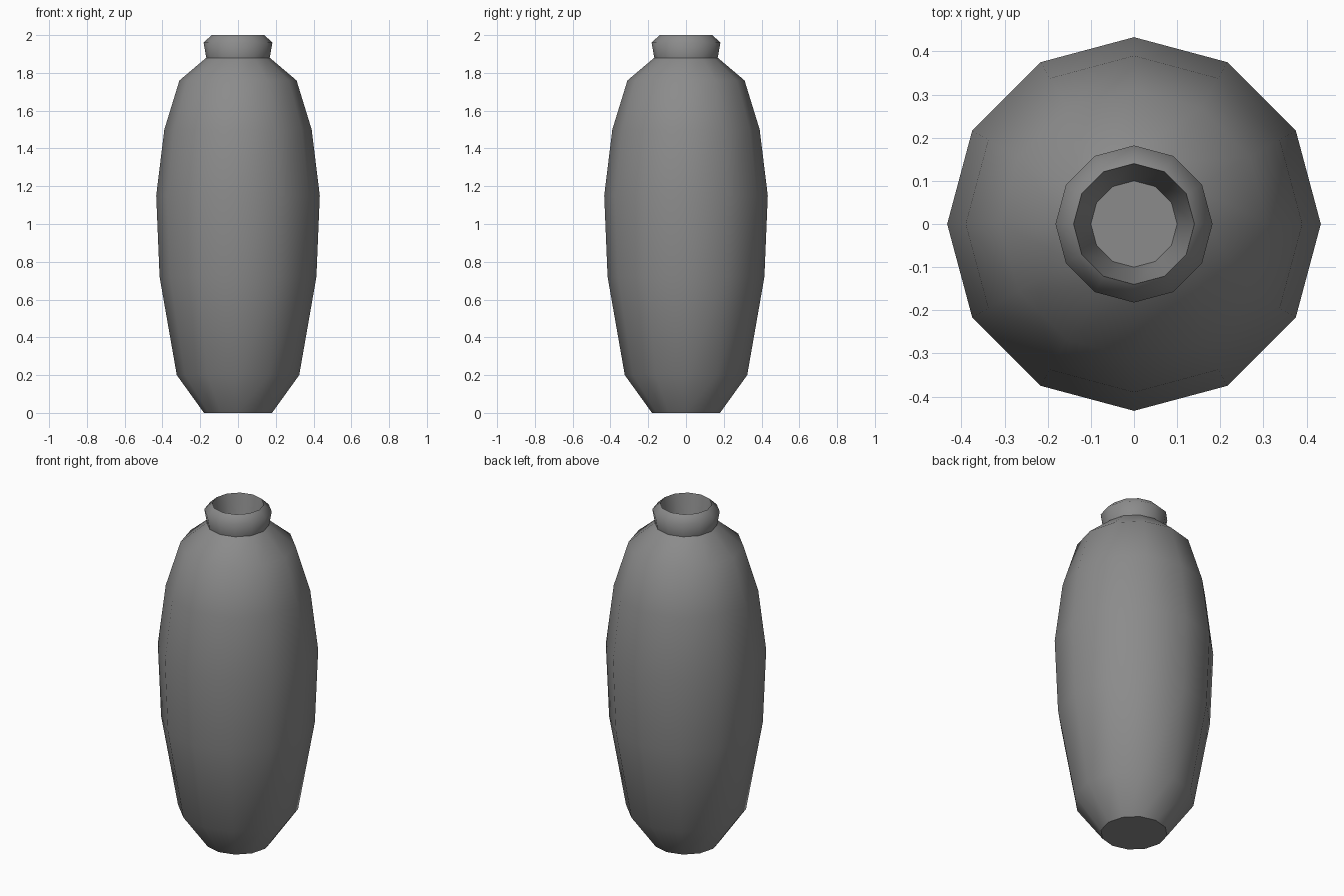
import bpy, bmesh, math

if "Cube" in bpy.data.objects:
    bpy.data.objects.remove(bpy.data.objects["Cube"])

SIDES = 12

# Grey clay colour
grey = bpy.data.materials.new("clay_grey")
grey.diffuse_color = (0.26, 0.26, 0.26, 1)
grey.use_nodes = True
grey.node_tree.nodes["Principled BSDF"].inputs["Base Color"].default_value = grey.diffuse_color

# Profile as (radius, height, sharp ring): outside, lip, then the mouth well
PROFILE = [
    (0.18, 0.00, True),
    (0.324, 0.20, False),
    (0.415, 0.72, False),
    (0.433, 1.15, False),
    (0.39, 1.50, False),
    (0.31, 1.76, False),
    (0.168, 1.88, True),
    (0.182, 1.96, False),
    (0.14, 2.00, True),
    (0.10, 1.78, True),
]

bm = bmesh.new()


def ring(radius, z):
    return [bm.verts.new((radius * math.cos(2 * math.pi * i / SIDES),
                          radius * math.sin(2 * math.pi * i / SIDES), z))
            for i in range(SIDES)]


rings = [ring(r, z) for r, z, _ in PROFILE]

# Walls between neighbouring rings
for low, high in zip(rings, rings[1:]):
    for i in range(SIDES):
        j = (i + 1) % SIDES
        bm.faces.new((low[i], low[j], high[j], high[i]))

# Base and floor of the mouth
bm.faces.new(rings[0][::-1])
bm.faces.new(rings[-1])

# Smooth surface with crisp base, neck, rim and mouth floor
for f in bm.faces:
    f.smooth = True
for verts, (_, _, sharp) in zip(rings, PROFILE):
    if sharp:
        for i in range(SIDES):
            bm.edges.get((verts[i], verts[(i + 1) % SIDES])).smooth = False

mesh = bpy.data.meshes.new("vase")
bm.to_mesh(mesh)
bm.free()
mesh.materials.append(grey)
vase = bpy.data.objects.new("vase", mesh)
bpy.context.collection.objects.link(vase)
